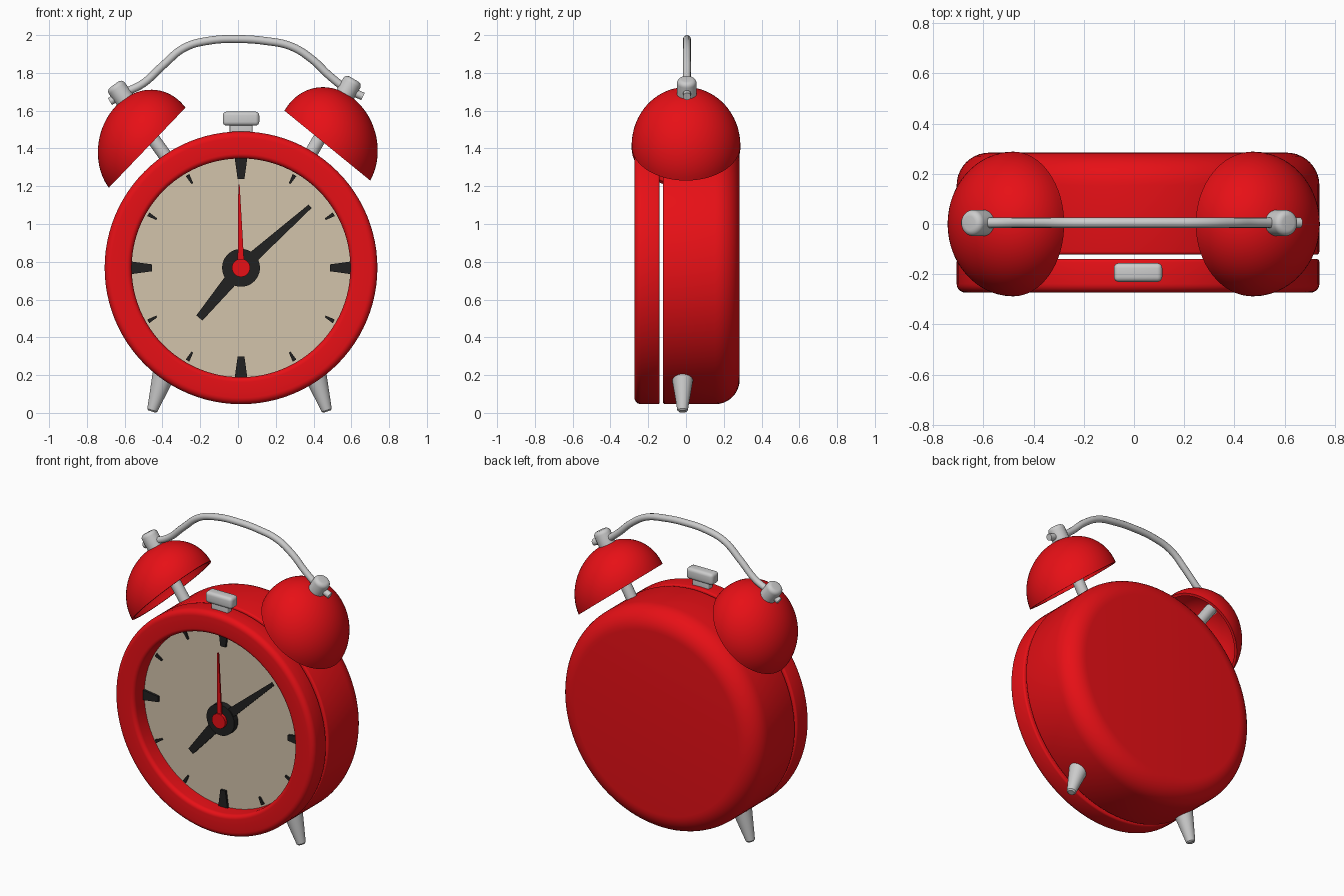
import bpy, bmesh
from math import sin, cos, pi, radians
from mathutils import Matrix, Vector

if "Cube" in bpy.data.objects:
    bpy.data.objects.remove(bpy.data.objects["Cube"])


def material(name, rgb):
    m = bpy.data.materials.new(name)
    m.diffuse_color = (*rgb, 1)
    m.use_nodes = True
    m.node_tree.nodes["Principled BSDF"].inputs["Base Color"].default_value = m.diffuse_color
    return m


RED = material("red", (0.8, 0.005, 0.008))
CREAM = material("cream", (0.65, 0.55, 0.41))
BLACK = material("black", (0.015, 0.015, 0.015))
CX, CZ, R = 0.016, 0.768, 0.722          # clock centre and radius
# local z points to the front (-y), local y points up
FACE = Matrix.Translation((CX, 0, CZ)) @ Matrix.Rotation(pi / 2, 4, 'X')


def finish(name, bm, mat=None, matrix=None):
    if matrix:
        bm.transform(matrix)
    bmesh.ops.recalc_face_normals(bm, faces=bm.faces)
    me = bpy.data.meshes.new(name)
    bm.to_mesh(me)
    bm.free()
    ob = bpy.data.objects.new(name, me)
    bpy.context.collection.objects.link(ob)
    if mat:
        me.materials.append(mat)
    bpy.ops.object.select_all(action='DESELECT')
    ob.select_set(True)
    bpy.context.view_layer.objects.active = ob
    bpy.ops.object.shade_smooth_by_angle(angle=radians(35))
    return ob


def lathe(name, profile, mat=None, matrix=None, closed=False, n=64):
    """Revolve (radius, height) points about local z."""
    bm = bmesh.new()
    vs = [bm.verts.new((r, 0, z)) for r, z in profile]
    es = [bm.edges.new(p) for p in zip(vs, vs[1:])]
    if closed:
        es.append(bm.edges.new((vs[-1], vs[0])))
    bmesh.ops.spin(bm, geom=vs + es, cent=(0, 0, 0), axis=(0, 0, 1),
                   angle=2 * pi, steps=n, use_merge=True)
    bmesh.ops.remove_doubles(bm, verts=bm.verts, dist=1e-5)
    return finish(name, bm, mat, matrix)


def arc(cr, cz, rad, a0, a1, n=6):
    return [(cr + rad * cos(radians(a0 + (a1 - a0) * i / n)),
             cz + rad * sin(radians(a0 + (a1 - a0) * i / n))) for i in range(n + 1)]


def along(a, b):
    """Matrix placing local z on the line from a to b."""
    a, b = Vector(a), Vector(b)
    return Matrix.Translation(a) @ (b - a).to_track_quat('Z', 'Y').to_matrix().to_4x4()


def bar(name, angle, r0, r1, w0, w1, z0, z1, mat):
    """Flat tapered bar on the dial; angle is clockwise from twelve."""
    bm = bmesh.new()
    lo, hi = [[bm.verts.new((x, y, z)) for x, y in
               ((-w0 / 2, r0), (w0 / 2, r0), (w1 / 2, r1), (-w1 / 2, r1))] for z in (z0, z1)]
    bm.faces.new(lo)
    bm.faces.new(hi)
    for i in range(4):
        j = (i + 1) % 4
        bm.faces.new((lo[i], lo[j], hi[j], hi[i]))
    finish(name, bm, mat, FACE @ Matrix.Rotation(-radians(angle), 4, 'Z'))


def rounded_box(name, centre, size, bevel):
    bm = bmesh.new()
    bmesh.ops.create_cube(bm, size=1, matrix=Matrix.Translation(centre) @ Matrix.Diagonal((*size, 1)))
    bmesh.ops.bevel(bm, geom=bm.edges[:], offset=bevel, segments=4, profile=0.5, affect='EDGES')
    finish(name, bm)


# case with rounded back, and the separate front ring
lathe("case", [(0, 0.122), (R - 0.012, 0.122)] + arc(R - 0.012, 0.11, 0.012, 90, 0, 3)
      + arc(R - 0.13, -0.154, 0.13, 0, -90, 10) + [(0, -0.284)], RED, FACE, n=96)
lathe("front_ring", arc(R - 0.012, 0.151, 0.012, -90, 0, 3) + arc(R - 0.035, 0.238, 0.035, 0, 90)
      + arc(0.605, 0.247, 0.026, 90, 180) + [(0.579, 0.139)], RED, FACE, closed=True, n=96)

# dial with hour marks
lathe("dial", [(0, 0.14), (0.582, 0.14), (0.582, 0.165), (0, 0.165)], CREAM, FACE, n=96)
for h in range(12):
    if h % 3 == 0:
        bar("quarter_mark", h * 30, 0.47, 0.579, 0.036, 0.066, 0.16, 0.18, BLACK)
    else:
        bar("hour_mark", h * 30, 0.515, 0.567, 0.01, 0.022, 0.16, 0.175, BLACK)

# hands and hub
lathe("hub", [(0, 0.16), (0.1, 0.16), (0.1, 0.205), (0, 0.205)], BLACK, FACE, n=48)
bar("hour_hand", 219.7, 0, 0.345, 0.08, 0.042, 0.183, 0.198, BLACK)
bar("minute_hand", 48.3, 0, 0.49, 0.066, 0.024, 0.183, 0.198, BLACK)
bar("second_hand", -1.4, 0, 0.44, 0.036, 0.007, 0.207, 0.217, RED)
lathe("hub_cap", [(0, 0.2), (0.048, 0.2), (0.048, 0.225), (0, 0.225)], RED, FACE, n=32)

# bells: slightly skewed hollow half domes (centre, rim vector, dome vector), posts and nuts
BELLS = {
    "left": ((-0.481, 0, 1.404), (0.203, 0, 0.212), (-0.164, 0, 0.222),
             (-0.625, 0.004, 1.696), (-0.351, 0.004, 1.314)),
    "right": ((0.473, 0, 1.415), (0.227, 0, -0.185), (0.14, 0, 0.248),
              (0.588, 0.004, 1.722), (0.351, 0.004, 1.314)),
}
for side, (c, u, v, nut, base) in BELLS.items():
    skew = Matrix((u, (0, 0.288, 0), v)).transposed().to_4x4()
    shell = arc(0, 0, 1, 0, 90, 20)[:-1] + [(0, 1), (0, 0.94)] + arc(0, 0, 0.94, 90, 0, 20)[1:]
    lathe(side + "_bell", shell, RED, Matrix.Translation(c) @ skew, closed=True)
    length = (Vector(nut) - Vector(base)).length
    axis = along(base, nut)
    lathe(side + "_bell_post", [(0, 0), (0.035, 0), (0.035, length), (0, length)], None, axis, n=32)
    lathe(side + "_nut", [(0, -0.06), (0.04, -0.06), (0.052, -0.045)]
          + arc(0.027, 0.027, 0.025, 0, 90, 5) + [(0, 0.052)],
          None, axis @ Matrix.Translation((0, 0, length)), n=32)

# carrying handle
path = [(-.678, 1.648), (-.604, 1.693), (-.504, 1.743), (-.398, 1.839), (-.282, 1.934),
        (-.15, 1.971), (0, 1.979), (.145, 1.969), (.282, 1.94), (.393, 1.871),
        (.483, 1.786), (.573, 1.717), (.662, 1.675)]
cu = bpy.data.curves.new("handle", 'CURVE')
cu.dimensions = '3D'
cu.bevel_depth, cu.bevel_resolution, cu.use_fill_caps = 0.021, 4, True
sp = cu.splines.new('BEZIER')
sp.resolution_u = 6
sp.bezier_points.add(len(path) - 1)
for p, (x, z) in zip(sp.bezier_points, path):
    p.co = (x, 0.005, z)
    p.handle_left_type = p.handle_right_type = 'AUTO'
handle = bpy.data.objects.new("handle", cu)
bpy.context.collection.objects.link(handle)
bpy.ops.object.select_all(action='DESELECT')
handle.select_set(True)
bpy.context.view_layer.objects.active = handle
bpy.ops.object.convert(target='MESH')
bpy.ops.object.shade_smooth_by_angle(angle=radians(40))

# snooze button
rounded_box("button", (CX, -0.193, 1.558), (0.193, 0.075, 0.074), 0.02)
rounded_box("button_stem", (CX, -0.193, 1.495), (0.12, 0.05, 0.11), 0.008)

# feet
for side, s in (("left", -1), ("right", 1)):
    lathe(side + "_foot", [(0, 0), (0.02, 0), (0.028, 0.008), (0.073, 0.285), (0, 0.285)], None,
          along((0.008 + s * 0.464, -0.018, 0.007), (0.008 + s * 0.373, -0.018, 0.29)), n=32)
